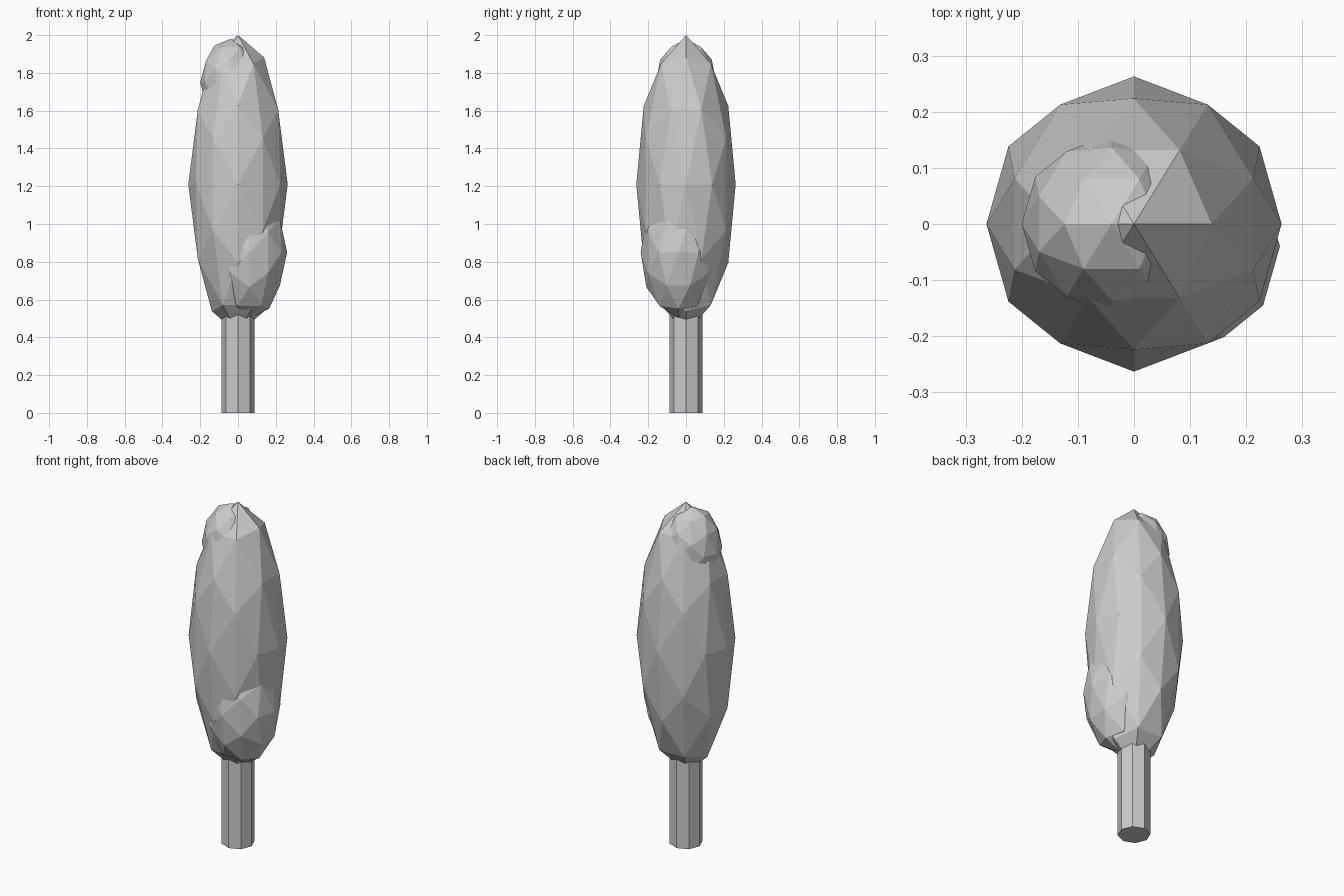
import bpy, bmesh, math
from mathutils import Vector

if "Cube" in bpy.data.objects:
    bpy.data.objects.remove(bpy.data.objects["Cube"])

grey = bpy.data.materials.new("plain grey")
grey.diffuse_color = (0.6, 0.6, 0.6, 1)
grey.use_nodes = True
grey.node_tree.nodes["Principled BSDF"].inputs["Base Color"].default_value = grey.diffuse_color


def finish(bm, name):
    bmesh.ops.recalc_face_normals(bm, faces=bm.faces)
    mesh = bpy.data.meshes.new(name)
    bm.to_mesh(mesh)
    bm.free()
    mesh.materials.append(grey)
    obj = bpy.data.objects.new(name, mesh)
    bpy.context.collection.objects.link(obj)
    return obj


def foliage(name, centre, radius, half_height):
    """Faceted ball: an edge-up icosahedron split once, then stretched."""
    t = (1 + math.sqrt(5)) / 2
    bm = bmesh.new()
    for a in (-1, 1):
        for b in (-t, t):
            for co in ((a, 0, b), (0, b, a), (b, a, 0)):
                bm.verts.new(co)
    bmesh.ops.convex_hull(bm, input=bm.verts)
    bmesh.ops.subdivide_edges(bm, edges=bm.edges[:], cuts=1, use_grid_fill=True)
    scale = Vector((radius, radius, half_height))
    for v in bm.verts:
        v.co = v.co.normalized() * scale + Vector(centre)
    return finish(bm, name)


# Foliage: tall crown with two smaller clumps
foliage("crown", (0, 0, 1.21), 0.263, 0.79)
foliage("upper_clump", (-0.04, 0, 1.75), 0.16, 0.23)
foliage("lower_clump", (0.06, -0.04, 0.85), 0.2, 0.35)

# Trunk: straight eight-sided post running into the crown
bm = bmesh.new()
bmesh.ops.create_cone(bm, cap_ends=True, segments=8, radius1=0.088,
                      radius2=0.088, depth=0.7)
bmesh.ops.translate(bm, verts=bm.verts, vec=(0, 0, 0.35))
finish(bm, "trunk")
